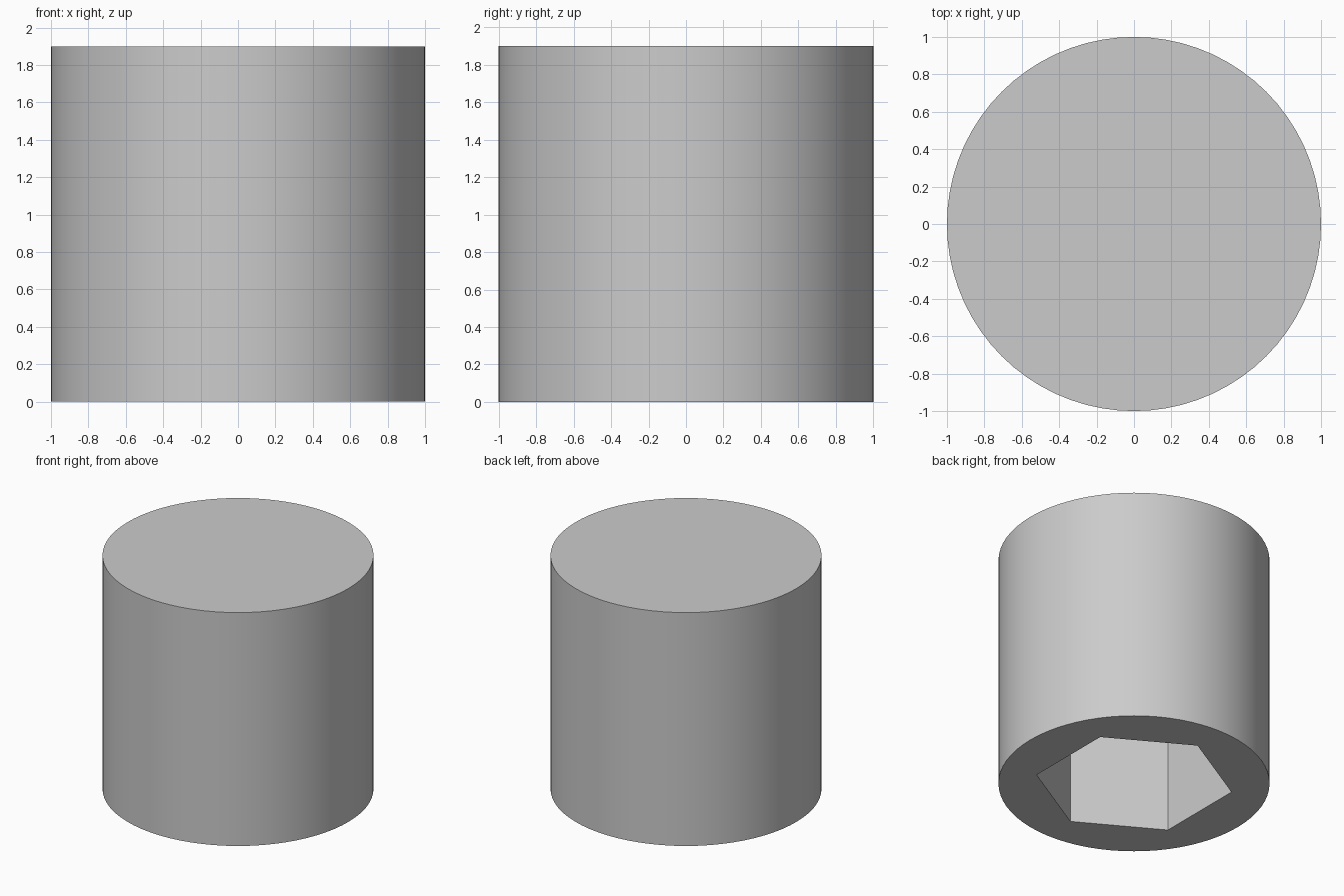
import bpy
import bmesh
import math

RADIUS, HEIGHT = 1.0, 1.9
SOCKET_RADIUS, SOCKET_DEPTH = 0.73, 1.4
SEGMENTS = 72

cube = bpy.data.objects.get("Cube")
if cube:
    bpy.data.objects.remove(cube, do_unlink=True)

grey = bpy.data.materials.new("plain grey")
grey.use_nodes = True
colour = (0.6, 0.6, 0.6, 1)
grey.diffuse_color = colour
grey.node_tree.nodes["Principled BSDF"].inputs["Base Color"].default_value = colour


def ring(bm, count, radius, z, start=0.0):
    """Add a regular polygon of vertices and join them with edges."""
    angles = [start + math.tau * i / count for i in range(count)]
    verts = [bm.verts.new((radius * math.cos(a), radius * math.sin(a), z)) for a in angles]
    edges = [bm.edges.new((verts[i], verts[(i + 1) % count])) for i in range(count)]
    return verts, edges


def bridge(bm, a, b):
    """Join two equal rings with a wall of quads."""
    n = len(a)
    for i in range(n):
        bm.faces.new((a[i], a[(i + 1) % n], b[(i + 1) % n], b[i]))


bm = bmesh.new()

# Round outer wall and closed top
base, base_edges = ring(bm, SEGMENTS, RADIUS, 0)
top, _ = ring(bm, SEGMENTS, RADIUS, HEIGHT)
bridge(bm, base, top)
bm.faces.new(top)

# Hexagonal socket, with corners on the front and back, open at the bottom
mouth, mouth_edges = ring(bm, 6, SOCKET_RADIUS, 0, math.pi / 6)
floor, _ = ring(bm, 6, SOCKET_RADIUS, SOCKET_DEPTH, math.pi / 6)
bridge(bm, mouth, floor)
bm.faces.new(floor)

# Flat underside between the outer wall and the socket
bmesh.ops.triangle_fill(bm, edges=base_edges + mouth_edges, use_beauty=True)
bmesh.ops.recalc_face_normals(bm, faces=bm.faces)

mesh = bpy.data.meshes.new("socket_cap")
bm.to_mesh(mesh)
bm.free()
mesh.materials.append(grey)
cap = bpy.data.objects.new("socket_cap", mesh)
bpy.context.collection.objects.link(cap)

# Smooth wall with sharp rims and socket edges
bpy.context.view_layer.objects.active = cap
cap.select_set(True)
bpy.ops.object.shade_smooth_by_angle(angle=math.radians(30))
